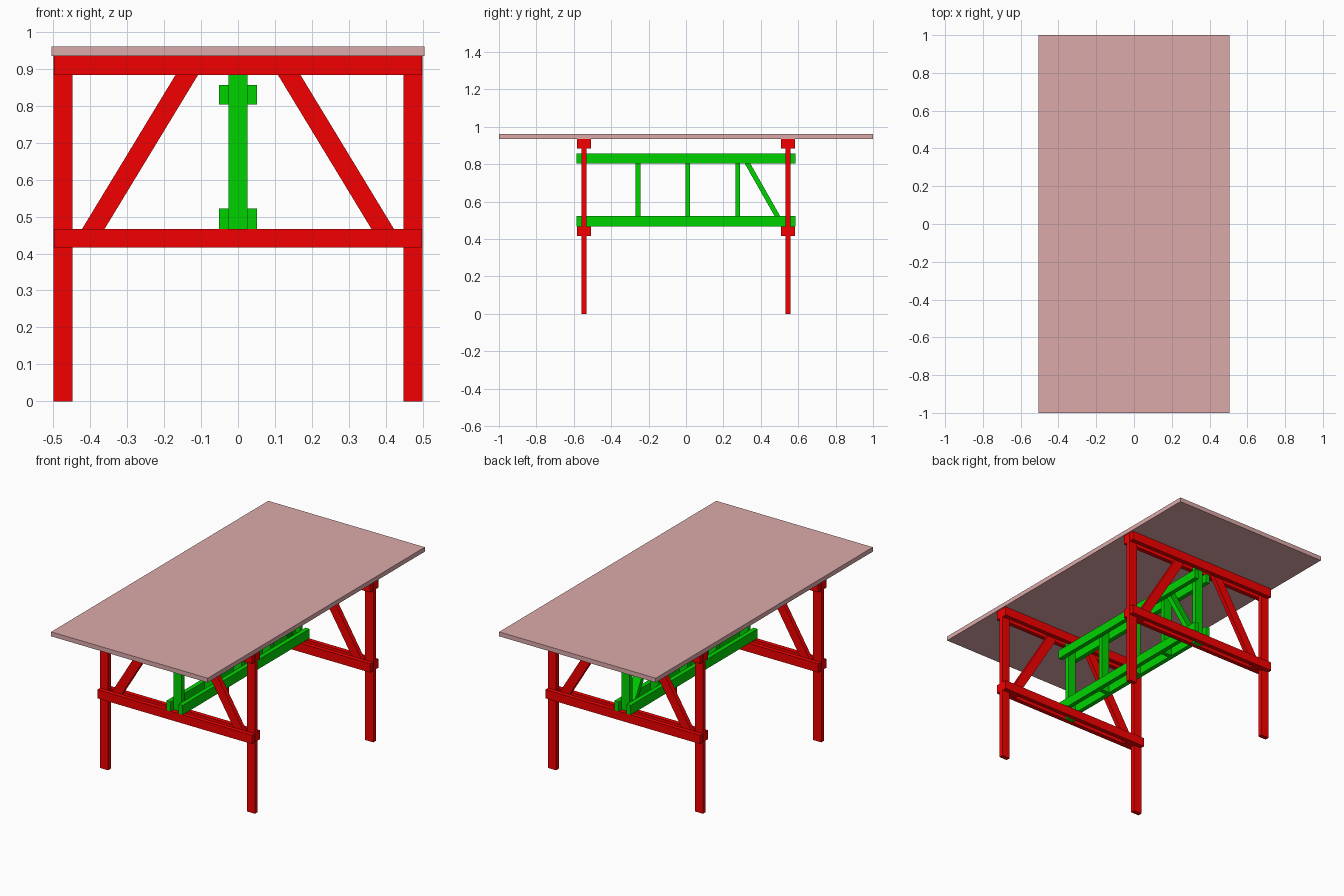
import bpy

if "Cube" in bpy.data.objects:
    bpy.data.objects.remove(bpy.data.objects["Cube"])


def material(name, color):
    m = bpy.data.materials.new(name)
    m.diffuse_color = (*color, 1)
    m.use_nodes = True
    m.node_tree.nodes["Principled BSDF"].inputs["Base Color"].default_value = m.diffuse_color
    return m


RED = material("red_paint", (0.9, 0.0, 0.0))
GREEN = material("green_paint", (0.0, 0.65, 0.0))
TOP = material("top_wood", (0.72, 0.4, 0.4))


def mesh_object(name, verts, faces, mat):
    me = bpy.data.meshes.new(name)
    me.from_pydata(verts, [], faces)
    me.materials.append(mat)
    ob = bpy.data.objects.new(name, me)
    bpy.context.collection.objects.link(ob)
    return ob


def board(name, low, high, mat):
    """Rectangular board between two opposite corners."""
    bpy.ops.mesh.primitive_cube_add(size=1)
    ob = bpy.context.object
    ob.name = name
    ob.location = [(a + b) / 2 for a, b in zip(low, high)]
    ob.scale = [b - a for a, b in zip(low, high)]
    bpy.ops.object.transform_apply(location=True, rotation=False, scale=True)
    ob.data.materials.append(mat)
    return ob


def brace(name, profile, place, depth, mat):
    """Slanted board: 4-point profile swept between two depths."""
    verts = [place(u, z, d) for d in depth for u, z in profile]
    faces = [(0, 1, 2, 3), (7, 6, 5, 4)]
    faces += [(i, i + 4, (i + 1) % 4 + 4, (i + 1) % 4) for i in range(4)]
    ob = mesh_object(name, verts, faces, mat)
    import bmesh
    bm = bmesh.new()
    bm.from_mesh(ob.data)
    bmesh.ops.recalc_face_normals(bm, faces=bm.faces)
    bm.to_mesh(ob.data)
    bm.free()
    return ob


T = 0.0127          # half the board thickness
Y = 0.545           # trestle plane
Z_LOW, Z_HIGH = (0.416, 0.467), (0.883, 0.935)

# Table top
board("table_top", (-0.505, -1, 0.935), (0.505, 1, 0.961), TOP)

# Trestles: legs and braces sandwiched between doubled rails
for end, y in (("front", -Y), ("back", Y)):
    for level, (z0, z1) in (("lower", Z_LOW), ("upper", Z_HIGH)):
        for side, s in (("near", -1), ("far", 1)):
            yc = y + s * 2 * T
            board(f"{end}_{level}_rail_{side}", (-0.498, yc - T, z0),
                  (0.498, yc + T, z1), RED)
    for side, s in (("left", -1), ("right", 1)):
        a, b = sorted((s * 0.448, s * 0.5))
        board(f"{end}_{side}_leg", (a, y - T, 0), (b, y + T, 0.935), RED)
        brace(f"{end}_{side}_brace",
              [(s * 0.453, 0.416), (s * 0.392, 0.416),
               (s * 0.077, 0.935), (s * 0.138, 0.935)],
              lambda u, z, d: (u, d, z), (y - T, y + T), RED)
    # Truss end post, clamped between the trestle rails
    board(f"{end}_truss_post", (-0.026, y - T, 0.416), (0.026, y + T, 0.935), GREEN)

# Central truss: doubled chords running the length of the table
for level, z0, z1 in (("lower", 0.467, 0.522), ("upper", 0.804, 0.856)):
    for side, s in (("left", -1), ("right", 1)):
        a, b = sorted((s * 0.026, s * 0.052))
        board(f"{level}_chord_{side}", (a, -0.585, z0), (b, 0.585, z1), GREEN)

# Inner posts and the single diagonal
for i, y in enumerate((-0.257, 0.01, 0.277)):
    board(f"inner_post_{i + 1}", (-0.026, y - T, 0.467), (0.026, y + T, 0.856), GREEN)
brace("truss_diagonal",
      [(0.505, 0.467), (0.535, 0.467), (0.314, 0.856), (0.284, 0.856)],
      lambda u, z, d: (d, u, z), (-0.026, 0.026), GREEN)
